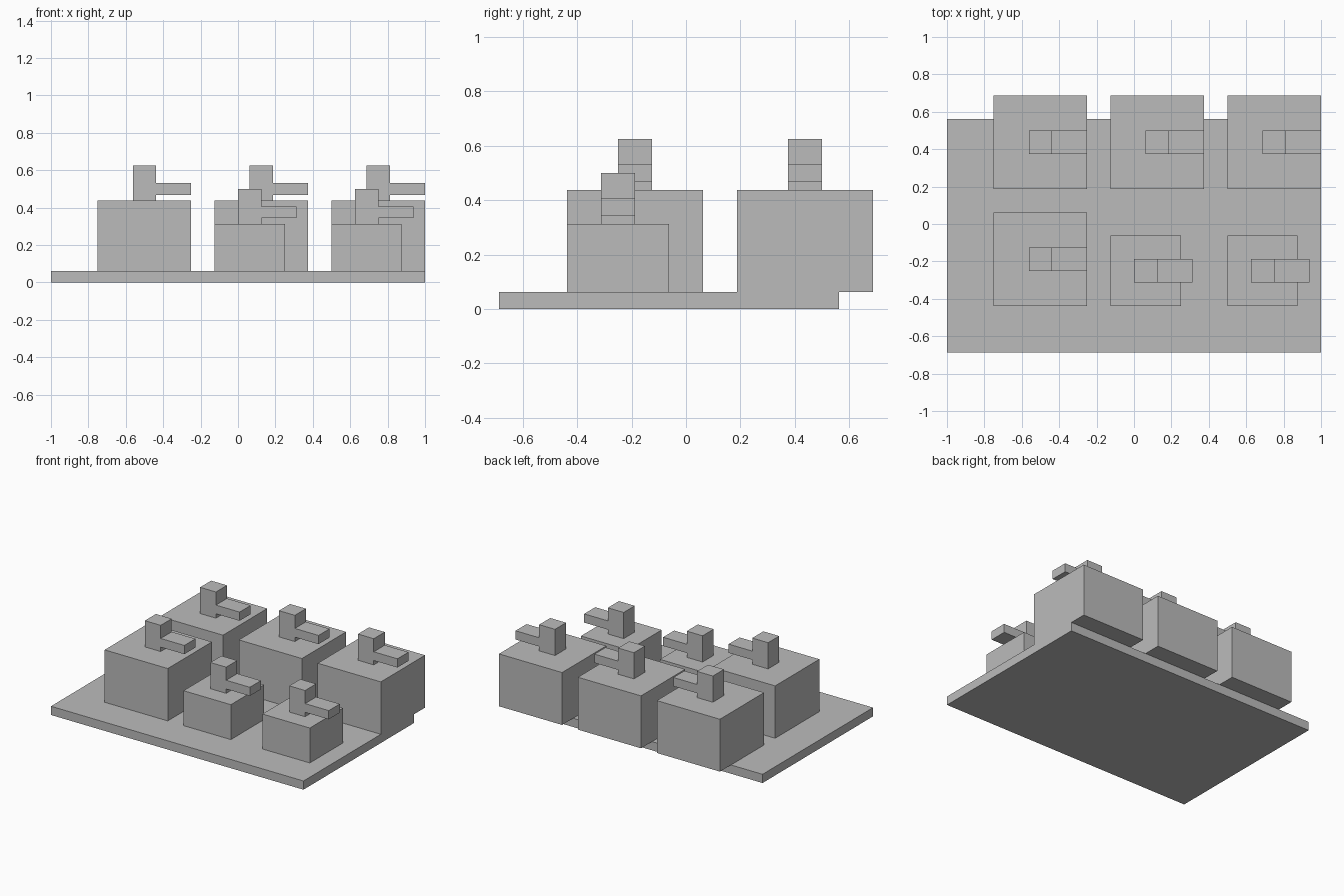
import bpy

cube = bpy.data.objects.get("Cube")
if cube:
    bpy.data.objects.remove(cube, do_unlink=True)

# Single plain grey
grey = bpy.data.materials.new("plain grey")
grey.use_nodes = True
colour = (0.5, 0.5, 0.5, 1)
grey.diffuse_color = colour
grey.node_tree.nodes["Principled BSDF"].inputs["Base Color"].default_value = colour

U = 1 / 16  # one modelling unit


def box(name, low, size):
    """Box from its lowest corner and its size, both in units."""
    centre = [(a + s / 2) * U for a, s in zip(low, size)]
    bpy.ops.mesh.primitive_cube_add(size=1, location=centre)
    obj = bpy.context.object
    obj.name = name
    obj.scale = [s * U for s in size]
    bpy.ops.object.transform_apply(location=False, rotation=False, scale=True)
    obj.data.materials.append(grey)


def block_with_tap(name, x, y, width, height):
    """Square block on the slab, with a post and side arm at its centre."""
    box(name + "_block", (x, y, 1), (width, width, height))
    cx, cy, top = x + width / 2, y + width / 2, 1 + height
    box(name + "_post", (cx - 1, cy - 1, top), (2, 2, 3))
    box(name + "_arm", (cx + 1, cy - 1, top + 0.5), (3, 2, 1))


# Base slab
box("base_slab", (-16, -11, 0), (32, 20, 1))

# Back row of large blocks, overhanging the slab
for side, x in (("right", -12), ("middle", -2), ("left", 8)):
    block_with_tap("back_" + side, x, 3, 8, 6)

# Front row: one large block and two small ones
block_with_tap("front_right", -12, -7, 8, 6)
for side, x in (("middle", -2), ("left", 8)):
    block_with_tap("front_" + side, x, -7, 6, 4)
